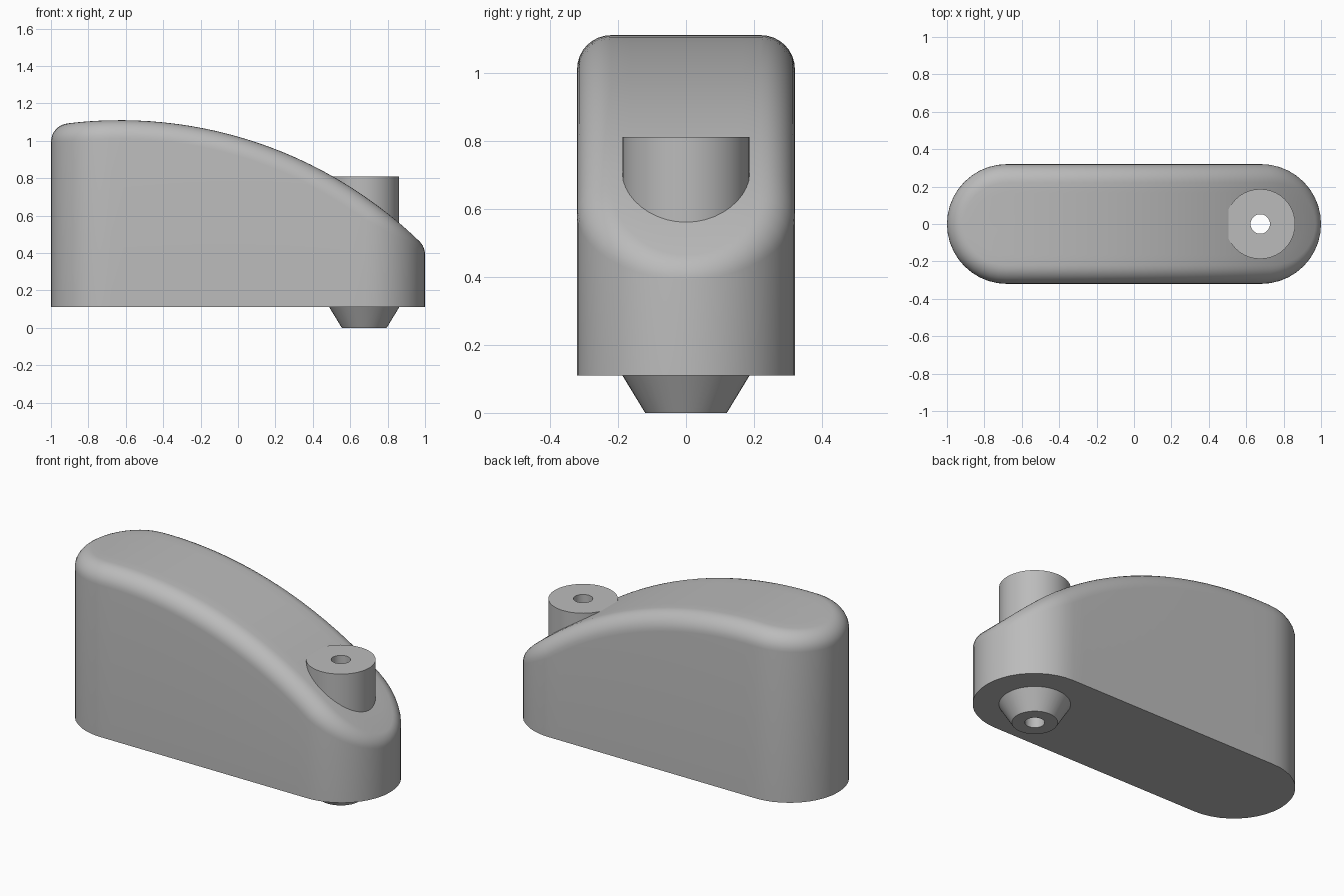
import bpy, bmesh
from math import sin, cos, pi, sqrt, radians
from mathutils import Vector

cube = bpy.data.objects.get("Cube")
if cube:
    bpy.data.objects.remove(cube, do_unlink=True)

HALF_WIDTH, END_X, BASE_Z = 0.32, 0.68, 0.11
ARC_X, ARC_TOP, ARC_R = -0.63, 1.11, 2.3
FILLET = 0.1
POST_X, POST_TOP = 0.675, 0.81

grey = bpy.data.materials.new("plain grey")
grey.use_nodes = True
color = (0.5, 0.5, 0.5, 1)
grey.diffuse_color = color
grey.node_tree.nodes["Principled BSDF"].inputs["Base Color"].default_value = color


def finish(bm, name):
    bmesh.ops.remove_doubles(bm, verts=bm.verts, dist=0.0005)
    bmesh.ops.recalc_face_normals(bm, faces=bm.faces)
    mesh = bpy.data.meshes.new(name)
    bm.to_mesh(mesh)
    bm.free()
    mesh.materials.append(grey)
    obj = bpy.data.objects.new(name, mesh)
    bpy.context.collection.objects.link(obj)
    return obj


def bridge(bm, a, b):
    n = len(a)
    for i in range(n):
        j = (i + 1) % n
        bm.faces.new((a[i], a[j], b[j], b[i]))


def smooth(obj, angle):
    bpy.ops.object.select_all(action='DESELECT')
    obj.select_set(True)
    bpy.context.view_layer.objects.active = obj
    bpy.ops.object.shade_smooth_by_angle(angle=radians(angle))


# Pill outline: spine point and outward direction for every rim position
outline = []
STEPS, RUNS = 20, 20
for side in (1, -1):
    for i in range(STEPS + 1):
        a = -pi / 2 + pi * i / STEPS
        outline.append((side * END_X, Vector((side * cos(a), side * sin(a), 0))))
    for i in range(1, RUNS):
        outline.append((side * END_X * (1 - 2 * i / RUNS), Vector((0, side, 0))))


# Edge of the eroded solid, with the arched top's normal there
def core(spine_x, out, radius):
    p = Vector((spine_x, 0, 0)) + out * radius
    r = ARC_R - FILLET
    dx = p.x - ARC_X
    p.z = ARC_TOP - ARC_R + sqrt(r * r - dx * dx)
    return p, Vector((dx / r, 0, sqrt(1 - dx * dx / (r * r))))


# Body: vertical wall, rolled edge, arched top
bm = bmesh.new()
rings = [[Vector((x, 0, BASE_Z)) + o * HALF_WIDTH for x, o in outline]]
inner = HALF_WIDTH - FILLET
for k in range(9):
    ring = []
    for x, o in outline:
        p, up = core(x, o, inner)
        ring.append(p + FILLET * o.slerp(up, k / 8))
    rings.append(ring)
for k in range(1, 5):
    ring = []
    for x, o in outline:
        p, up = core(x, o, inner * (1 - k / 4))
        ring.append(p + FILLET * up)
    rings.append(ring)
loops = [[bm.verts.new(p) for p in ring] for ring in rings]
for a, b in zip(loops, loops[1:]):
    bridge(bm, a, b)
bm.faces.new(loops[0])
body = finish(bm, "body")

# Clear the body inside the post so that the bore runs right through
bm = bmesh.new()
bmesh.ops.create_cone(bm, cap_ends=True, segments=32, radius1=0.12, radius2=0.12, depth=3)
cutter = finish(bm, "bore_cutter")
cutter.location.x = POST_X
cutter.hide_render = True
cut = body.modifiers.new("bore", 'BOOLEAN')
cut.operation = 'DIFFERENCE'
cut.solver = 'EXACT'
cut.object = cutter
bpy.context.view_layer.objects.active = body
bpy.ops.object.modifier_apply(modifier=cut.name)
bpy.data.objects.remove(cutter, do_unlink=True)
smooth(body, 35)

# Post: hollow turned pin with a tapered foot
profile = [(0.052, 0), (0.12, 0), (0.187, BASE_Z), (0.187, POST_TOP), (0.052, POST_TOP)]
bm = bmesh.new()
SEG = 40
loops = [[bm.verts.new((POST_X + r * cos(2 * pi * i / SEG), r * sin(2 * pi * i / SEG), z))
          for i in range(SEG)] for r, z in profile]
for a, b in zip(loops, loops[1:] + loops[:1]):
    bridge(bm, a, b)
post = finish(bm, "post")
smooth(post, 30)
